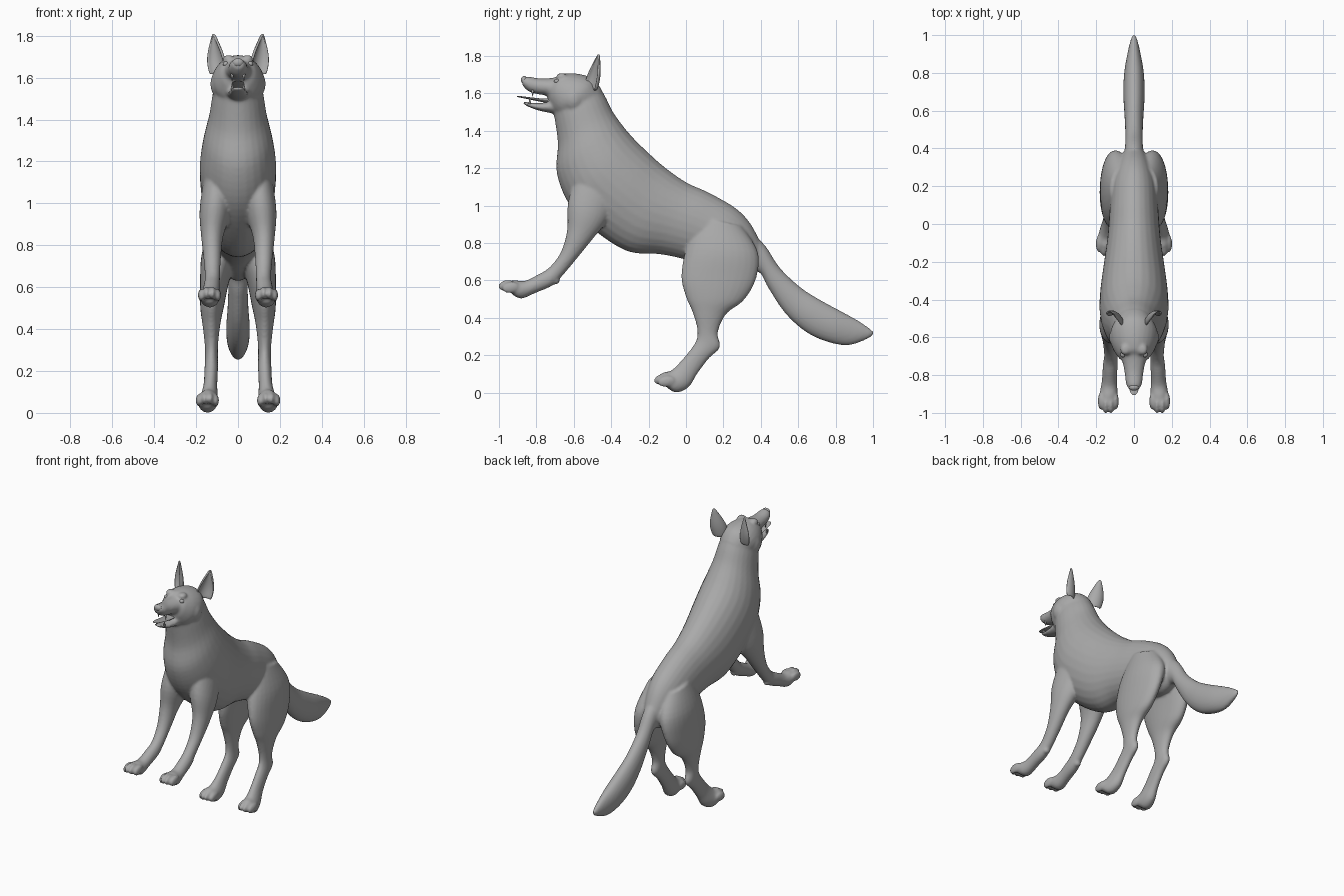
import bpy, bmesh, math
from mathutils import Vector, Matrix

cube = bpy.data.objects.get("Cube")
if cube:
    bpy.data.objects.remove(cube, do_unlink=True)

GREY = (0.40, 0.40, 0.40, 1.0)
fur = bpy.data.materials.new("plain_grey")
fur.use_nodes = True
fur.diffuse_color = GREY
bsdf = next(n for n in fur.node_tree.nodes if n.type == "BSDF_PRINCIPLED")
bsdf.inputs["Base Color"].default_value = GREY
bsdf.inputs["Roughness"].default_value = 0.7


def blend(p, q, r, s, t):
    """Smooth curve through q and r, with neighbours p and s."""
    return [0.5 * (2 * b + (c - a) * t + (2 * a - 5 * b + 4 * c - d) * t * t
                   + (3 * b - a - 3 * c + d) * t ** 3)
            for a, b, c, d in zip(p, q, r, s)]


def loft(bm, sections, side=1, steps=5, around=28):
    """Skin of ellipses: upper y, z, lower y, z, half width, centre x."""
    secs = [tuple(s) + (0,) * (6 - len(s)) for s in sections]
    last = len(secs) - 1
    fine = []
    for i in range(last):
        four = [secs[max(0, min(last, i + k))] for k in (-1, 0, 1, 2)]
        fine += [blend(*four, k / steps) for k in range(steps)]
    fine.append(secs[-1])
    rings = []
    for ya, za, yb, zb, w, x in fine:
        upper, lower = Vector((0, ya, za)), Vector((0, yb, zb))
        mid, half = (upper + lower) / 2, (upper - lower) / 2
        ring = []
        for k in range(around):
            ang = math.tau * k / around
            p = mid + half * math.cos(ang)
            p.x = side * (x + w * math.sin(ang))
            ring.append(bm.verts.new(p))
        rings.append(ring)
    for r, q in zip(rings, rings[1:]):
        for k in range(around):
            n = (k + 1) % around
            bm.faces.new((r[k], r[n], q[n], q[k]))
    bm.faces.new(rings[0][::-1])
    bm.faces.new(rings[-1])


def ball(bm, centre, radii, tilt=0):
    m = (Matrix.Translation(centre) @ Matrix.Rotation(tilt, 4, "X")
         @ Matrix.Diagonal((*radii, 1)))
    bmesh.ops.create_icosphere(bm, subdivisions=3, radius=1, matrix=m)


def finish(name, bm, setup):
    """Make an object, bake its modifiers, shade it smooth."""
    bmesh.ops.recalc_face_normals(bm, faces=bm.faces[:])
    mesh = bpy.data.meshes.new(name)
    bm.to_mesh(mesh)
    bm.free()
    ob = bpy.data.objects.new(name, mesh)
    bpy.context.collection.objects.link(ob)
    setup(ob)
    bpy.context.view_layer.update()
    ev = ob.evaluated_get(bpy.context.evaluated_depsgraph_get())
    baked = bpy.data.meshes.new_from_object(ev)
    ob.modifiers.clear()
    ob.data = baked
    baked.materials.clear()
    baked.materials.append(fur)
    for poly in baked.polygons:
        poly.use_smooth = True
        poly.material_index = 0
    return ob


def fuse(ob):
    mod = ob.modifiers.new("fuse", "REMESH")
    mod.mode = "VOXEL"
    mod.voxel_size = 0.008
    soft = ob.modifiers.new("soften", "SMOOTH")
    soft.factor, soft.iterations = 0.5, 5


def round_off(ob):
    ob.modifiers.new("round", "SUBSURF").levels = 1


def thicken(ob):
    mod = ob.modifiers.new("thickness", "SOLIDIFY")
    mod.thickness, mod.offset = 0.012, 0
    ob.modifiers.new("round", "SUBSURF").levels = 2


body = bmesh.new()

# Torso and neck, rump to throat
loft(body, [
    (.40, .80, .37, .66, .05), (.34, .91, .27, .63, .09),
    (.26, .99, .13, .66, .12), (.12, 1.07, 0, .71, .13),
    (0, 1.125, -.14, .74, .14), (-.12, 1.21, -.31, .755, .16),
    (-.22, 1.30, -.48, .86, .178), (-.29, 1.37, -.62, 1, .182),
    (-.34, 1.43, -.69, 1.17, .165), (-.39, 1.50, -.685, 1.33, .138),
    (-.43, 1.58, -.70, 1.45, .122), (-.47, 1.65, -.71, 1.50, .11)])

# Skull and muzzle
loft(body, [
    (-.45, 1.62, -.60, 1.45, .10), (-.50, 1.68, -.66, 1.47, .125),
    (-.58, 1.705, -.70, 1.49, .118), (-.66, 1.705, -.73, 1.54, .088),
    (-.70, 1.685, -.745, 1.585, .064), (-.78, 1.68, -.79, 1.595, .05),
    (-.85, 1.69, -.84, 1.61, .042), (-.88, 1.68, -.872, 1.64, .026)])

# Lower jaw
loft(body, [
    (-.68, 1.585, -.70, 1.49, .06), (-.74, 1.555, -.75, 1.50, .05),
    (-.80, 1.548, -.80, 1.512, .042), (-.85, 1.553, -.845, 1.53, .034),
    (-.87, 1.56, -.872, 1.545, .022)])

# Tail
loft(body, [
    (.32, .88, .32, .66, .06), (.42, .79, .395, .64, .048),
    (.50, .67, .44, .56, .046), (.61, .565, .53, .425, .05),
    (.71, .50, .64, .325, .056), (.82, .44, .76, .27, .053),
    (.92, .385, .87, .254, .036), (.98, .345, .965, .285, .018),
    (1.005, .325, 1.003, .31, .004)])

FRONT_LEG = [
    (-.58, 1.20, -.34, 1.07, .07, .09), (-.63, 1.02, -.42, .92, .075, .108),
    (-.635, .87, -.50, .82, .053, .123), (-.67, .75, -.585, .715, .041, .123),
    (-.73, .67, -.665, .62, .036, .122), (-.79, .632, -.715, .572, .039, .126),
    (-.86, .598, -.80, .535, .04, .13), (-.91, .60, -.88, .503, .047, .134),
    (-.955, .595, -.93, .525, .042, .136)]
HIND_LEG = [
    (.07, .94, .30, .89, .06, .065), (0, .77, .385, .75, .083, .09),
    (-.025, .62, .375, .61, .068, .113), (0, .51, .31, .495, .056, .124),
    (.035, .43, .215, .42, .043, .127), (.06, .34, .17, .32, .032, .127),
    (.055, .28, .182, .243, .031, .127), (.02, .225, .12, .18, .032, .128),
    (-.035, .16, .06, .10, .033, .132), (-.08, .118, .015, .03, .042, .138),
    (-.115, .11, -.05, 0, .048, .145), (-.135, .10, -.10, .025, .04, .145)]

for side in (1, -1):
    loft(body, FRONT_LEG, side)
    loft(body, HIND_LEG, side)
    # Four toes on each paw, the middle pair further forward
    for x, y, z in ((.136, -.958, .572), (.146, -.125, .07)):
        for off in (-.039, -.014, .014, .039):
            back = .02 if abs(off) > .02 else 0
            ball(body, (side * x + off, y + back, z - back / 2),
                 (.0165, .047, .03), .15)
    # Heel pad, cheek and brow
    ball(body, (side * .125, -.70, .60), (.024, .026, .022))
    ball(body, (side * .082, -.60, 1.57), (.05, .06, .07))
    ball(body, (side * .045, -.665, 1.69), (.028, .03, .018))

finish("body", body, fuse)

# Nose pad
bm = bmesh.new()
ball(bm, (0, -.865, 1.672), (.027, .018, .021))
finish("nose", bm, round_off)

# Tongue
bm = bmesh.new()
loft(bm, [
    (-.68, 1.575, -.68, 1.545, .03), (-.76, 1.572, -.76, 1.552, .032),
    (-.84, 1.580, -.84, 1.568, .029), (-.89, 1.586, -.89, 1.578, .02),
    (-.905, 1.586, -.905, 1.582, .006)])
finish("tongue", bm, round_off)

for side, label in ((1, "left"), (-1, "right")):
    # Eye
    bm = bmesh.new()
    ball(bm, (side * .058, -.69, 1.665), (.015, .016, .013))
    finish("eye_" + label, bm, round_off)

    # Canine teeth, upper and lower
    bm = bmesh.new()
    for y, z, turn in ((-.835, 1.56, 0), (-.82, 1.60, math.pi)):
        m = Matrix.Translation((side * .028, y, z)) @ Matrix.Rotation(turn, 4, "X")
        bmesh.ops.create_cone(bm, cap_ends=True, segments=10, radius1=.008,
                              radius2=.001, depth=.035, matrix=m)
    finish("teeth_" + label, bm, lambda ob: None)

    # Upright cupped ear, open forward and outward
    bm = bmesh.new()
    base, tip = Vector((.092, -.508, 1.615)), Vector((.118, -.468, 1.81))
    facing, across = Vector((.6, -.8, 0)), Vector((.8, .6, 0))
    rows = []
    for i, half in enumerate((.046, .05, .05, .043, .031, .017, .003)):
        c = base.lerp(tip, i / 6)
        row = []
        for k in range(9):
            ang = math.radians(-85 + 170 * k / 8)
            p = c + across * half * math.sin(ang)
            p -= facing * half * .8 * (math.cos(ang) - .4)
            row.append(bm.verts.new((side * p.x, p.y, p.z)))
        rows.append(row)
    for r, q in zip(rows, rows[1:]):
        for k in range(8):
            bm.faces.new((r[k], r[k + 1], q[k + 1], q[k]))
    finish("ear_" + label, bm, thicken)
